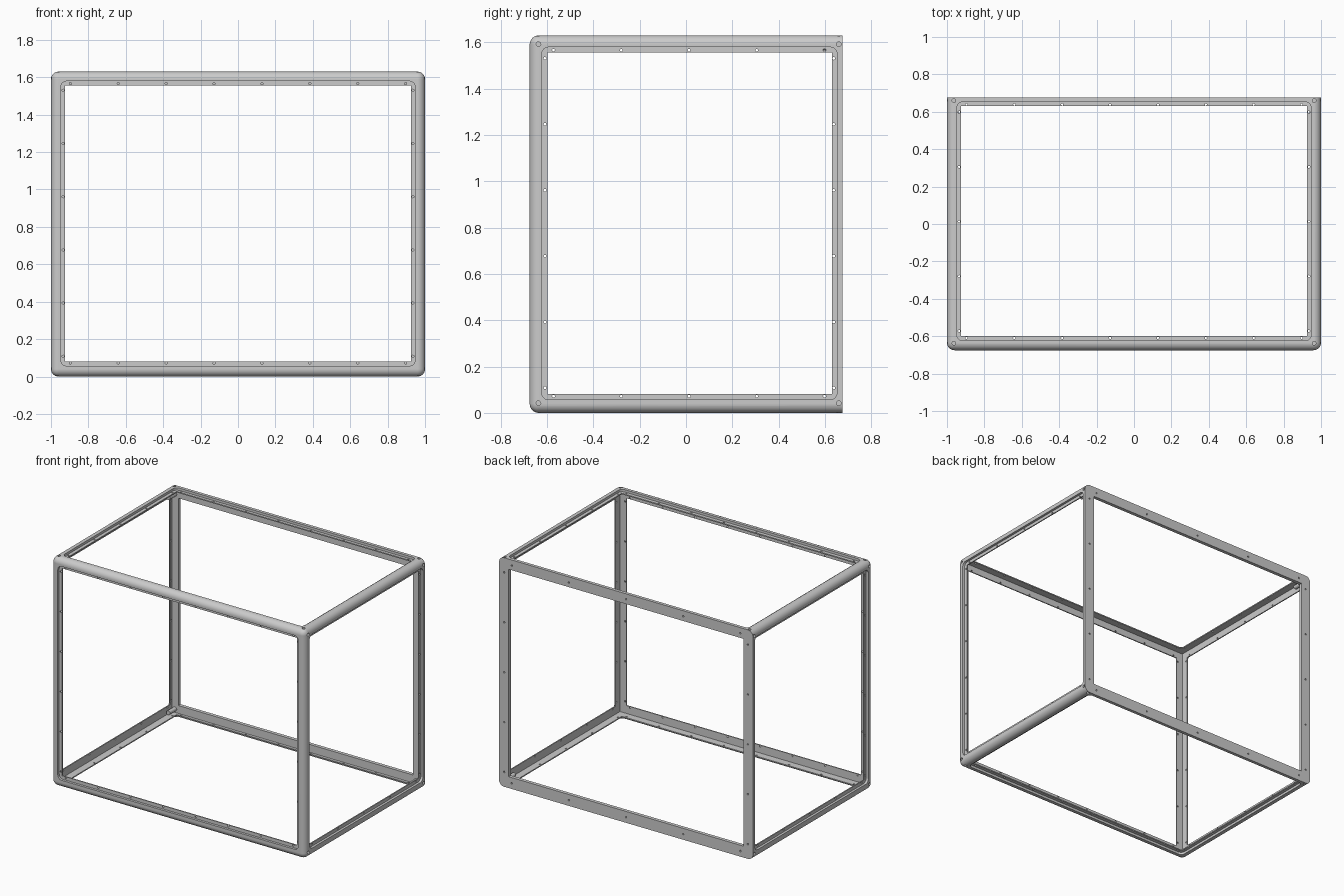
import bpy, bmesh, math
from mathutils import Matrix, Vector

if "Cube" in bpy.data.objects:
    bpy.data.objects.remove(bpy.data.objects["Cube"])

H, X, Y = 1.63, 1.0, 0.675      # overall height, half width, half depth
D, T = 0.017, 0.025             # panel recess depth, wall depth to the inner cavity


def add_object(name, bm):
    bmesh.ops.recalc_face_normals(bm, faces=bm.faces[:])
    me = bpy.data.meshes.new(name)
    bm.to_mesh(me)
    bm.free()
    ob = bpy.data.objects.new(name, me)
    bpy.context.collection.objects.link(ob)
    return ob


def box(name, lo, hi, radius=0, pick=None, segments=6):
    """Box between two corners; edges chosen by pick() are rounded."""
    bm = bmesh.new()
    bmesh.ops.create_cube(bm, size=1)
    for v in bm.verts:
        v.co = [hi[i] if v.co[i] > 0 else lo[i] for i in range(3)]
    if radius:
        bmesh.ops.bevel(bm, geom=[e for e in bm.edges if pick(e)], offset=radius,
                        segments=segments, profile=0.5, affect='EDGES')
    return add_object(name, bm)


def cylinder(bm, start, end, r, n=10):
    a, b = Vector(start), Vector(end)
    rot = (b - a).to_track_quat('Z', 'Y').to_matrix().to_4x4()
    bmesh.ops.create_cone(bm, cap_ends=True, segments=n, radius1=r, radius2=r,
                          depth=(b - a).length,
                          matrix=Matrix.Translation((a + b) / 2) @ rot)


def along(axis):
    return lambda e: abs((e.verts[0].co - e.verts[1].co).normalized()[axis]) > 0.9


# Outer body: rounded everywhere except around the flat back
frame = box("enclosure_frame", (-X, -Y, 0), (X, Y, H), 0.04,
            lambda e: not all(v.co.y > Y - 0.001 for v in e.verts), 8)

# Hollow interior
cutters = [box("cavity", (-X + T, -Y + T, T), (X - T, Y - T, H - T))]

# Panel recesses on the front, both sides, top and bottom
rx, ry0, ry1, rz0, rz1 = 0.947, -0.623, 0.652, 0.057, H - 0.051
cutters.append(box("front_recess", (-rx, -0.8, rz0), (rx, -Y + D, rz1), 0.03, along(1)))
for s in (-1, 1):
    x = sorted((s * (X - D), s * 1.2))
    cutters.append(box("side_recess", (x[0], ry0, rz0), (x[1], ry1, rz1), 0.03, along(0)))
for z0, z1 in ((-0.2, D), (H - D, H + 0.2)):
    cutters.append(box("cap_recess", (-rx, ry0, z0), (rx, ry1, z1), 0.03, along(2)))

# Openings straight through, leaving the flanges
wx, wy0, wy1, wz0, wz1 = 0.924, -0.598, 0.631, 0.081, H - 0.073
cutters.append(box("side_opening", (-1.3, wy0, wz0), (1.3, wy1, wz1)))
cutters.append(box("front_opening", (-wx, -1, wz0), (wx, 1, wz1)))
cutters.append(box("cap_opening", (-wx, wy0, -0.3), (wx, wy1, H + 0.3)))

# Screw holes along the flanges and at the corners
holes = bmesh.new()
xs = [-0.896 + i * 0.256 for i in range(8)]
ys = [-0.572 + i * 0.2925 for i in range(5)]
zs = [0.108 + i * 0.2845 for i in range(6)]
hx, hy, hz = (-0.935, 0.935), (-0.609, 0.638), (0.072, H - 0.064)


def grid(us, vs, hu, hv):
    return [(u, v) for u in us for v in hv] + [(u, v) for u in hu for v in vs]


R = 0.006
for x, z in grid(xs, zs, hx, hz):
    cylinder(holes, (x, -Y + 0.005, z), (x, -Y + 0.035, z), R)
for y, z in grid(ys, zs, hy, hz):
    for s in (-1, 1):
        cylinder(holes, (s * 0.995, y, z), (s * 0.965, y, z), R)
for x, y in grid(xs, ys, hx, hy):
    for z in (0.02, H - 0.02):
        cylinder(holes, (x, y, z - 0.015), (x, y, z + 0.015), R)
back_x = [-0.9 + i * 0.45 for i in range(5)]
back_z = [0.105 + i * 0.355 for i in range(5)]
for x, z in grid(back_x, back_z, (-0.96, 0.96), (0.04, H - 0.04)):
    cylinder(holes, (x, Y + 0.01, z), (x, Y - 0.012, z), R)
for s in (-1, 1):
    for y in (-0.637, 0.66):
        for z in (0.042, H - 0.038):
            cylinder(holes, (s * 1.02, y, z), (s * 0.982, y, z), 0.01, 16)
        for z in (0, H):
            cylinder(holes, (s * 0.963, y, z - 0.018), (s * 0.963, y, z + 0.018), 0.01, 16)
cutters.append(add_object("screw_holes", holes))

# Cut the frame and bake the result
for c in cutters:
    c.hide_render = True
    m = frame.modifiers.new(c.name, 'BOOLEAN')
    m.operation, m.solver, m.object = 'DIFFERENCE', 'EXACT', c
bpy.context.view_layer.update()
dg = bpy.context.evaluated_depsgraph_get()
baked = bpy.data.meshes.new_from_object(frame.evaluated_get(dg))
frame.modifiers.clear()
frame.data = baked
for c in cutters:
    bpy.data.objects.remove(c)

# Short bosses inside the back corners
bosses = bmesh.new()
for x in (-0.952, 0.952):
    for z in (0.05, H - 0.05):
        cylinder(bosses, (x, 0.655, z), (x, 0.575, z), 0.015, 20)
boss = add_object("corner_bosses", bosses)

for ob in (frame, boss):
    bpy.ops.object.select_all(action='DESELECT')
    ob.select_set(True)
    bpy.context.view_layer.objects.active = ob
    bpy.ops.object.shade_smooth_by_angle(angle=math.radians(30))
frame.modifiers.new("even_shading", 'WEIGHTED_NORMAL').keep_sharp = True
